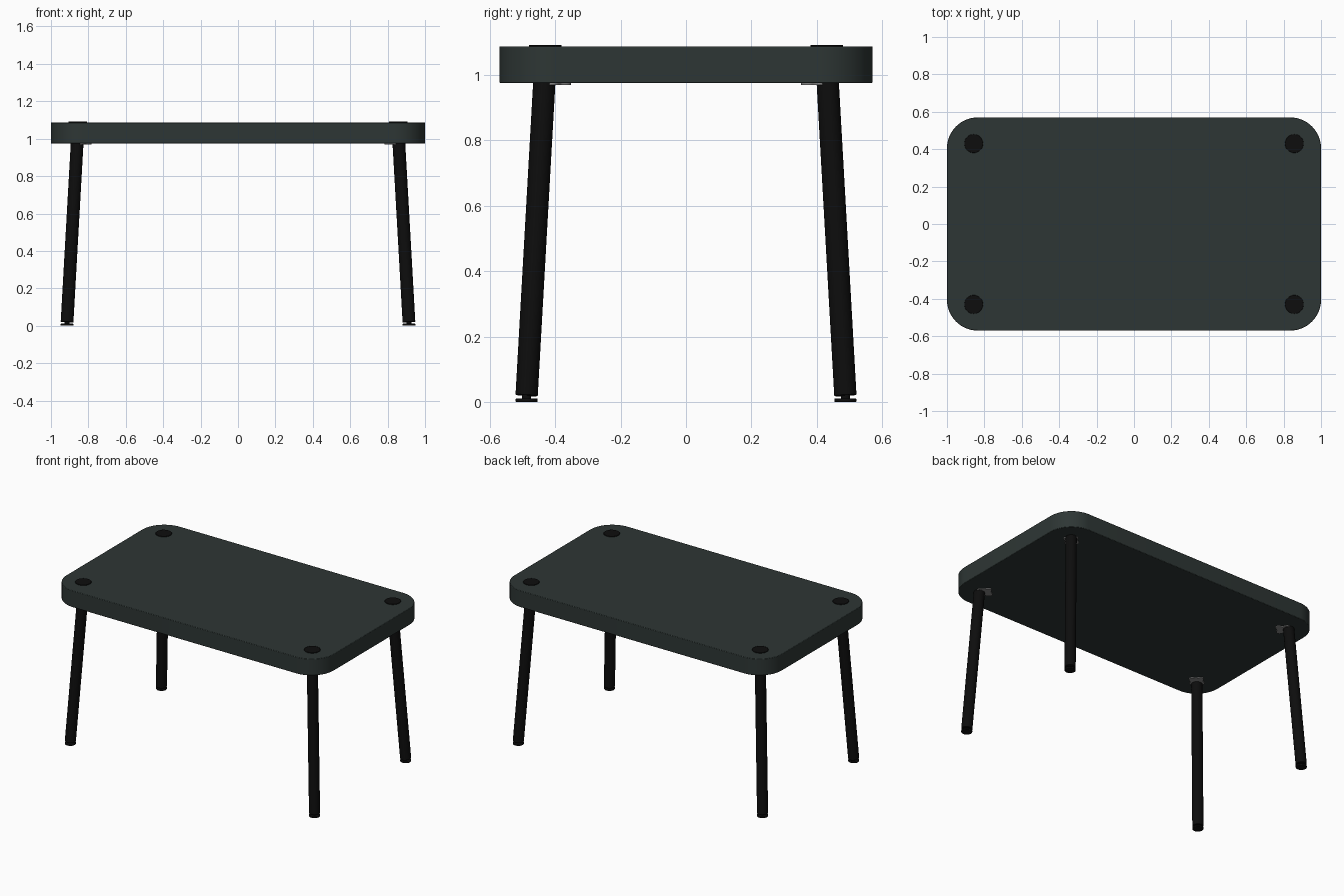
import bpy, bmesh, math
from mathutils import Vector

if "Cube" in bpy.data.objects:
    bpy.data.objects.remove(bpy.data.objects["Cube"])


def material(name, rgb):
    m = bpy.data.materials.new(name)
    m.use_nodes = True
    m.diffuse_color = (*rgb, 1)
    m.node_tree.nodes["Principled BSDF"].inputs["Base Color"].default_value = (*rgb, 1)
    return m


slate = material("slate green", (0.027, 0.037, 0.035))
black = material("matt black", (0.004, 0.004, 0.004))
grey = material("steel grey", (0.25, 0.25, 0.25))


def finish(ob, mat, bevel=0):
    ob.data.materials.append(mat)
    bpy.ops.object.select_all(action="DESELECT")
    ob.select_set(True)
    bpy.context.view_layer.objects.active = ob
    bpy.ops.object.shade_smooth_by_angle(angle=math.radians(35))
    if bevel:
        b = ob.modifiers.new("soft edge", "BEVEL")
        b.width, b.segments = bevel, 2
    return ob


def prism(name, outline, z0, z1, mat, bevel=0):
    """Flat outline extruded from z0 to z1."""
    bm = bmesh.new()
    face = bm.faces.new([bm.verts.new((x, y, z0)) for x, y in outline])
    ext = bmesh.ops.extrude_face_region(bm, geom=[face])
    for v in ext["geom"]:
        if isinstance(v, bmesh.types.BMVert):
            v.co.z = z1
    bmesh.ops.recalc_face_normals(bm, faces=bm.faces)
    mesh = bpy.data.meshes.new(name)
    bm.to_mesh(mesh)
    bm.free()
    ob = bpy.data.objects.new(name, mesh)
    bpy.context.collection.objects.link(ob)
    return finish(ob, mat, bevel)


def rod(name, a, b, radius, mat, bevel=0):
    """Cylinder running from point a to point b."""
    a, b = Vector(a), Vector(b)
    bpy.ops.mesh.primitive_cylinder_add(vertices=32, radius=radius, depth=(b - a).length,
                                        location=(a + b) / 2)
    ob = bpy.context.object
    ob.name = name
    ob.rotation_euler = (b - a).to_track_quat("Z", "Y").to_euler()
    return finish(ob, mat, bevel)


def rounded_rect(hx, hy, r, steps=14):
    pts = []
    for i, (sx, sy) in enumerate([(1, 1), (-1, 1), (-1, -1), (1, -1)]):
        for k in range(steps + 1):
            t = (i + k / steps) * math.pi / 2
            pts.append((sx * (hx - r) + r * math.cos(t), sy * (hy - r) + r * math.sin(t)))
    return pts


# Table top
prism("table_top", rounded_rect(1.0, 0.57, 0.165), 0.975, 1.087, slate, 0.003)

# Four splayed legs with caps, mounting plates and levelling feet
for sx, side in ((1, "left"), (-1, "right")):
    for sy, end in ((-1, "front"), (1, "back")):
        tag = f"{end}_{side}"
        foot = (sx * 0.914, sy * 0.487)
        head = (sx * 0.857, sy * 0.43)
        rod("leg_" + tag, (*foot, 0.02), (*head, 1.03), 0.034, black, 0.002)
        rod("foot_" + tag, (*foot, 0), (*foot, 0.011), 0.034, black, 0.003)
        rod("foot_stem_" + tag, (*foot, 0.008), (*foot, 0.03), 0.014, black)
        rod("cap_" + tag, (*head, 1.07), (*head, 1.091), 0.05, black, 0.002)
        # Lobed plate, set slightly towards the middle of the top
        cx, cy = sx * 0.838, sy * 0.408
        lobes = []
        for k in range(48):
            t = k * math.tau / 48
            r = 0.047 + 0.009 * math.cos(4 * t)
            lobes.append((cx + r * math.cos(t), cy + r * math.sin(t)))
        prism("mounting_plate_" + tag, lobes, 0.969, 0.978, grey)
